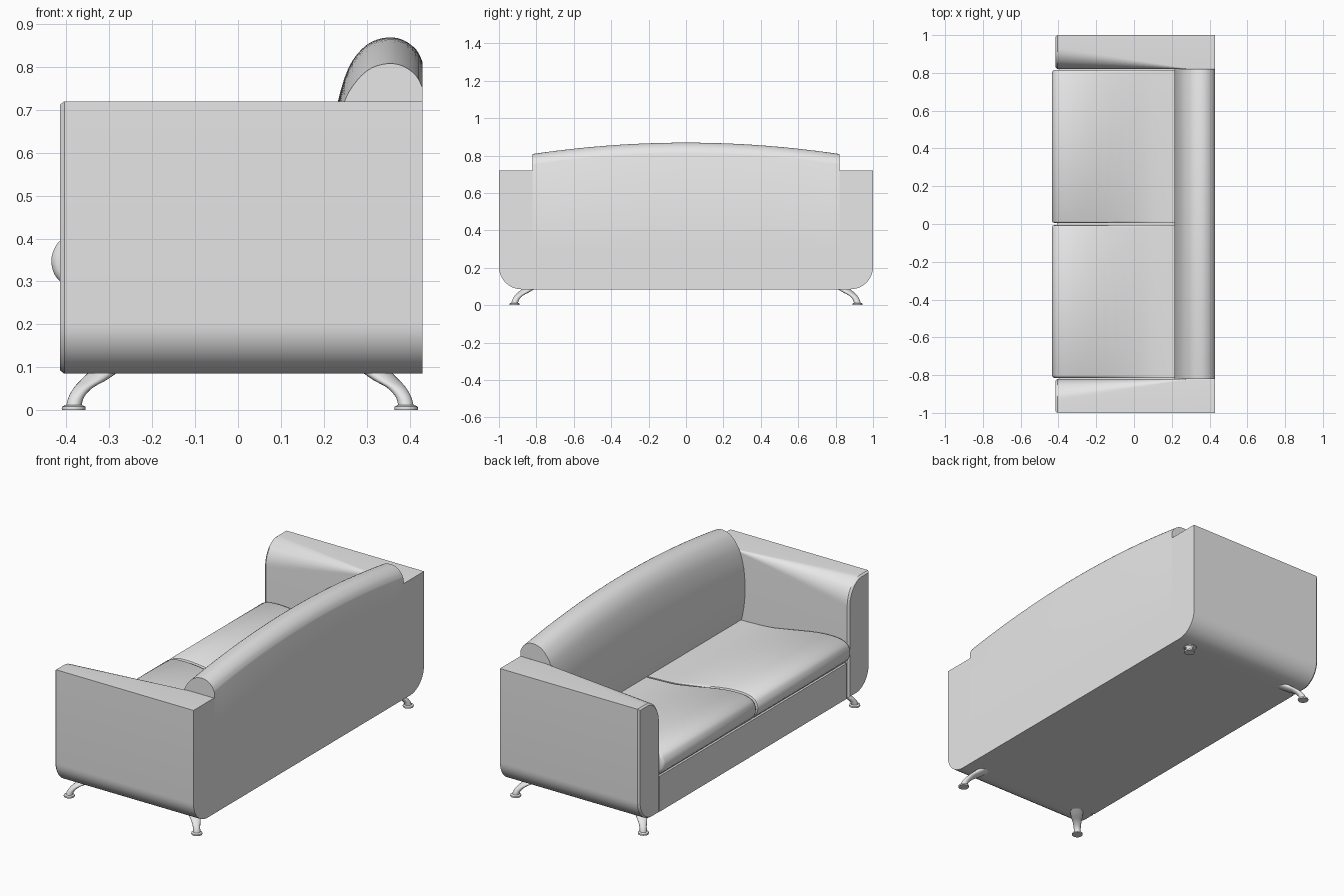
import bpy, bmesh, math
from math import sin, cos, pi

cube = bpy.data.objects.get("Cube")
if cube:
    bpy.data.objects.remove(cube, do_unlink=True)

# Single upholstery colour
GREY = (0.8, 0.8, 0.8, 1)
grey = bpy.data.materials.new("plain grey")
grey.use_nodes = True
grey.diffuse_color = GREY
grey.node_tree.nodes["Principled BSDF"].inputs["Base Color"].default_value = GREY

FLOOR, ARM_TOP, BACK_X, INNER = 0.085, 0.72, 0.43, 0.82


def loft(name, sections, angle=35):
    """Skin a list of equal-length closed sections and cap both ends."""
    bm = bmesh.new()
    rings = [[bm.verts.new(p) for p in s] for s in sections]
    n = len(rings[0])
    for a, b in zip(rings, rings[1:]):
        for i in range(n):
            j = (i + 1) % n
            bm.faces.new((a[i], a[j], b[j], b[i]))
    bm.faces.new(rings[0])
    bm.faces.new(rings[-1])
    bmesh.ops.recalc_face_normals(bm, faces=bm.faces)
    mesh = bpy.data.meshes.new(name)
    bm.to_mesh(mesh)
    bm.free()
    mesh.materials.append(grey)
    obj = bpy.data.objects.new(name, mesh)
    bpy.context.collection.objects.link(obj)
    bpy.ops.object.select_all(action='DESELECT')
    obj.select_set(True)
    bpy.context.view_layer.objects.active = obj
    bpy.ops.object.shade_smooth_by_angle(angle=math.radians(angle))
    return obj


def box(name, x0, x1, y0, y1, z0, z1):
    return loft(name, [[(x0, y0, z), (x1, y0, z), (x1, y1, z), (x0, y1, z)]
                       for z in (z0, z1)])


def smooth_path(pts, steps=4):
    """Catmull-Rom curve through the points."""
    ext = [pts[0]] + pts + [pts[-1]]
    out = []
    for a, b, c, d in zip(ext, ext[1:], ext[2:], ext[3:]):
        for k in range(steps):
            t = k / steps
            out.append(tuple(0.5 * (2 * q + (r - p) * t
                                    + (2 * p - 5 * q + 4 * r - s) * t ** 2
                                    + (3 * q - p - 3 * r + s) * t ** 3)
                             for p, q, r, s in zip(a, b, c, d)))
    return out + [pts[-1]]


# Arms: round outer bottom edge, inner top edge rounded at the front only
def arm_section(x, side, amount, inset=0):
    quarter = [i * pi / 20 for i in range(11)]
    rb, rh, rv = 0.12, 0.11 * amount, 0.13 * amount
    pts = [(INNER, FLOOR)]
    pts += [(1 - rb + rb * sin(a), FLOOR + rb - rb * cos(a)) for a in quarter]
    pts += [(1, ARM_TOP)]
    pts += [(INNER + rh - rh * sin(a), ARM_TOP - rv + rv * cos(a)) for a in quarter]
    cy, cz = 0.91, 0.4
    fy, fz = 1 - inset / 0.09, 1 - inset / 0.32
    return [(x, side * (cy + (y - cy) * fy), cz + (z - cz) * fz) for y, z in pts]


for label, side in (("left", 1), ("right", -1)):
    loft(label + "_arm", [arm_section(-0.415, side, 1, 0.008),
                          arm_section(-0.405, side, 1),
                          arm_section(0.28, side, 0.03),
                          arm_section(BACK_X, side, 0.03)])

# Base and front panel
box("base", -0.395, BACK_X, -INNER, INNER, FLOOR, 0.285)
box("front_panel", -0.407, -0.39, -0.81, 0.81, FLOOR, 0.28)

# Seat cushions with a rounded front and a crowned top
seat = smooth_path([(-0.405, 0.29), (-0.427, 0.315), (-0.435, 0.345),
                    (-0.43, 0.372), (-0.413, 0.396), (-0.37, 0.412),
                    (-0.3, 0.415), (-0.2, 0.404), (0, 0.366),
                    (0.1, 0.352), (0.25, 0.345)]) + [(0.25, 0.285)]


def seat_section(y, inset):
    fx, fz = 1 - inset / 0.34, 1 - inset / 0.07
    return [(-0.1 + (x + 0.1) * fx, y, 0.345 + (z - 0.345) * fz) for x, z in seat]


for label, side in (("left", 1), ("right", -1)):
    loft(label + "_seat_cushion",
         [seat_section(side * y, i) for y, i in
          ((0.005, 0.014), (0.009, 0.005), (0.018, 0), (0.8, 0), (0.81, 0.005), (0.815, 0.014))])

# Backrest: bulging profile whose top arches toward the middle
back = smooth_path([(0.24, 0.33), (0.222, 0.42), (0.215, 0.52), (0.223, 0.63),
                    (0.248, 0.72), (0.277, 0.768), (0.31, 0.797),
                    (0.35, 0.808), (0.385, 0.802), (0.415, 0.78),
                    (BACK_X, 0.752)], 3) + [(BACK_X, 0.28), (0.24, 0.28)]


def back_section(y):
    rise = 0.061 * (1 - (y / INNER) ** 2)
    return [(x, y, z + rise * min(1, max(0, (z - 0.4) / 0.36))) for x, z in back]


loft("backrest", [back_section(INNER * (i / 12 - 1)) for i in range(25)])


# Splayed legs on small round feet
def disc(cx, cy, z, rx):
    return [(cx + rx * cos(i * pi / 10), cy + rx * sin(i * pi / 10), z) for i in range(20)]


leg_path = smooth_path([(0, 0.008, 0.018), (0.006, 0.03, 0.018),
                        (0.022, 0.052, 0.022), (0.046, 0.07, 0.03),
                        (0.073, 0.092, 0.035)])
for end, fx, sx in (("front", -0.383, 1), ("back", 0.392, -1)):
    for label, side in (("left", 1), ("right", -1)):
        fy = side * 0.917
        loft(f"{end}_{label}_leg",
             [disc(fx + sx * d, fy - side * d * 1.1, z, r) for d, z, r in leg_path], 60)
        loft(f"{end}_{label}_foot",
             [disc(fx, fy, z, r) for z, r in ((0, 0.027), (0.003, 0.028), (0.008, 0.027), (0.012, 0.02))])
